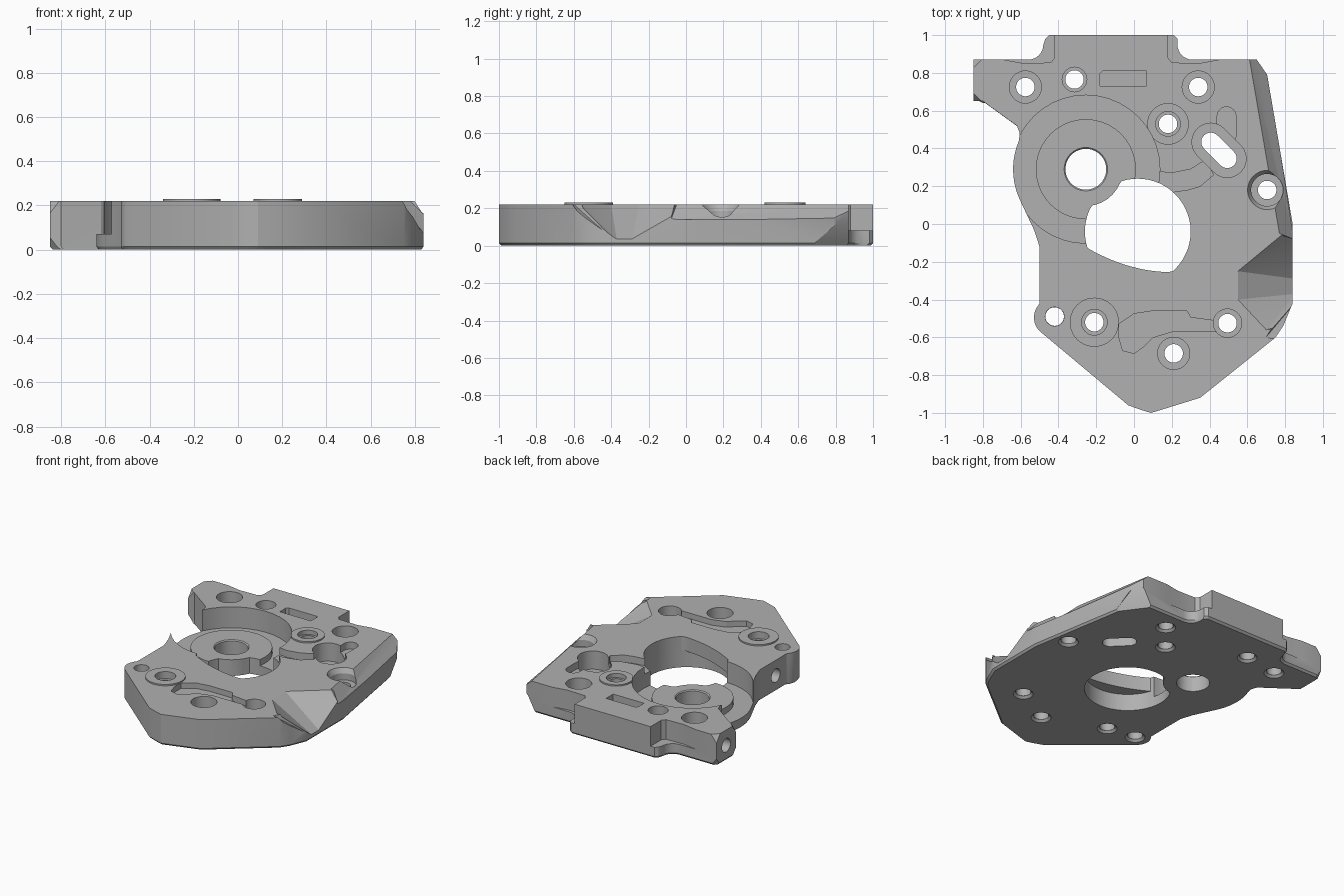
import bpy, bmesh
from math import cos, sin, pi, radians, hypot
from mathutils import Vector, Matrix

cube = bpy.data.objects.get("Cube")
if cube:
    bpy.data.objects.remove(cube, do_unlink=True)

grey = bpy.data.materials.new("machined grey")
grey.use_nodes = True
grey.diffuse_color = (0.44, 0.44, 0.44, 1)
grey.node_tree.nodes["Principled BSDF"].inputs["Base Color"].default_value = (0.44, 0.44, 0.44, 1)

TOP, HIGH = 0.22, 0.4
PILOT = (-0.255, 0.29)


def make(name, bm):
    bmesh.ops.recalc_face_normals(bm, faces=bm.faces)
    me = bpy.data.meshes.new(name)
    bm.to_mesh(me)
    bm.free()
    me.materials.append(grey)
    ob = bpy.data.objects.new(name, me)
    bpy.context.scene.collection.objects.link(ob)
    return ob


def prism(pts, z0, z1, name="cutter", chamfer=0):
    """Extruded outline, optionally with a narrowed bottom edge."""
    bm = bmesh.new()
    levels = [(z0, 1)] + ([(z0 + chamfer, 1)] if chamfer else []) + [(z1, 1)]
    if chamfer:
        levels[0] = (z0, 1 - chamfer)
    rings = [[bm.verts.new((x * s, y * s, z)) for x, y in pts] for z, s in levels]
    for a, b in zip(rings, rings[1:]):
        for i in range(len(pts)):
            j = (i + 1) % len(pts)
            bm.faces.new((a[i], a[j], b[j], b[i]))
    bm.faces.new(rings[0][::-1])
    bm.faces.new(rings[-1])
    return make(name, bm)


def hull(pts):
    bm = bmesh.new()
    for p in pts:
        bm.verts.new(p)
    res = bmesh.ops.convex_hull(bm, input=bm.verts)
    loose = [v for v in bm.verts if not v.link_faces]
    bmesh.ops.delete(bm, geom=loose, context="VERTS")
    return make("cutter", bm)


def cone(x, y, z0, z1, r0, r1=None, along_x=False):
    bm = bmesh.new()
    mid = Matrix.Translation((x, y, (z0 + z1) / 2))
    bmesh.ops.create_cone(bm, cap_ends=True, segments=40, radius1=r0,
                          radius2=r0 if r1 is None else r1, depth=z1 - z0, matrix=mid)
    if along_x:
        c = mid.translation
        bmesh.ops.rotate(bm, verts=bm.verts, cent=c, matrix=Matrix.Rotation(pi / 2, 3, "Y"))
    return make("cutter", bm)


def arc(cx, cy, r, a0, a1, n=12):
    angles = [radians(a0 + (a1 - a0) * i / n) for i in range(n + 1)]
    return [(cx + r * cos(a), cy + r * sin(a)) for a in angles]


def combine(other, op="DIFFERENCE"):
    mod = plate.modifiers.new("shape", "BOOLEAN")
    mod.operation, mod.solver, mod.object = op, "EXACT", other
    bpy.context.view_layer.objects.active = plate
    bpy.ops.object.modifier_apply(modifier=mod.name)
    bpy.data.objects.remove(other, do_unlink=True)


def stadium(x, y, half, r, tilt):
    dx, dy = half * cos(radians(tilt)), half * sin(radians(tilt))
    return (arc(x + dx, y + dy, r, tilt - 90, tilt + 90)
            + arc(x - dx, y - dy, r, tilt + 90, tilt + 270))


# Plate outline, counter-clockwise from the rear tab
outline = [(0.21, 1), (-0.45, 1), (-0.47, 0.98)]
outline += arc(-0.56, 0.95, 0.08, 0, -90, 8)
outline += [(-0.85, 0.87), (-0.85, 0.65), (-0.80, 0.65), (-0.62, 0.52), (-0.605, 0.48)]
outline += arc(*PILOT, 0.385, 157, 205)
outline += [(-0.53, -0.03), (-0.5, -0.12), (-0.5, -0.42)]
outline += arc(-0.43, -0.495, 0.1, 140, 232, 8)
outline += [(-0.03, -0.96), (0.04, -0.985), (0.09, -1), (0.14, -0.985), (0.35, -0.92),
            (0.75, -0.6), (0.79, -0.54), (0.84, -0.42), (0.84, 0),
            (0.705, 0.79), (0.65, 0.87)]
outline += arc(0.31, 0.95, 0.08, -90, -180, 8) + [(0.23, 0.98)]
plate = prism(outline, 0, TOP, "mounting_plate", 0.014)
bpy.context.view_layer.objects.active = plate

# Low pads on the top face
for x, y, r in ((0.18, 0.53, 0.11), (-0.21, -0.52, 0.13)):
    combine(cone(x, y, 0.15, 0.23, r), "UNION")

# Round pocket with its raised pilot ring
combine(cone(*PILOT, 0.07, HIGH, 0.392))
combine(cone(*PILOT, 0.03, 0.115, 0.265), "UNION")
combine(cone(*PILOT, 0.105, 0.125, 0.105, 0.125))
combine(cone(*PILOT, -0.1, HIGH, 0.108))

# Main opening: round below, trimmed by a web above
lower, upper = [], []
for x, y in arc(0.02, -0.04, 0.28, 0, 354, 59):
    d = hypot(x - PILOT[0], y - PILOT[1])
    if d < 0.195:
        x = PILOT[0] + (x - PILOT[0]) * 0.195 / d
        y = PILOT[1] + (y - PILOT[1]) * 0.195 / d
    lower.append((x, y))
    upper.append((x, max(y, -0.255 + 0.64 * (x - 0.2) ** 2)))
combine(prism(upper, -0.1, HIGH))
combine(prism(lower, -0.1, 0.12))

# Rear ledges either side of the tab
ledge = [(-0.30, 1.1), (-0.30, 0.88), (-0.32, 0.855), (-0.46, 0.85), (-0.58, 0.872), (-0.58, 1.1)]
for side in (1, -1):
    combine(prism([(-0.12 + side * x, y) for x, y in ledge], 0.08, HIGH))

# Shallow channels in the top face
combine(prism([(0.10, 0.28), (0.2, 0.27), (0.3, 0.29), (0.38, 0.34), (0.42, 0.26),
               (0.35, 0.2), (0.28, 0.18), (0.21, 0.17), (0.10, 0.17)], 0.17, HIGH))
combine(prism([(-0.08, -0.53), (0, -0.475), (0.1, -0.46), (0.28, -0.46), (0.3, -0.495),
               (0.45, -0.515), (0.45, -0.57), (0.2, -0.57), (0.1, -0.6), (0.05, -0.65),
               (0, -0.685), (-0.06, -0.67), (-0.08, -0.6)], 0.18, HIGH))
combine(prism([(-0.18, 0.73), (0.065, 0.73), (0.065, 0.81), (-0.165, 0.81), (-0.18, 0.795)],
              0.17, HIGH))
combine(prism(stadium(0.49, 0.52, 0.05, 0.05, 90), 0.17, HIGH))

# Angled slot with its wide recess
combine(prism(stadium(0.45, 0.39, 0.062, 0.1, -45), 0.09, HIGH))
combine(prism(stadium(0.45, 0.39, 0.062, 0.05, -45), -0.1, HIGH))

# Bolt holes: x, y, recess radius, recess floor
bolts = [(-0.575, 0.725, 0.085, 0.11), (-0.315, 0.765, 0.065, 0.14), (0.34, 0.725, 0.085, 0.11),
         (0.18, 0.53, 0.065, 0.2), (0.705, 0.18, 0.085, 0.14), (0.495, -0.525, 0.075, 0.13),
         (0.21, -0.685, 0.085, 0.11), (-0.21, -0.52, 0.068, 0.18), (-0.42, -0.49, 0.05, 0.1)]
for x, y, r, floor in bolts:
    combine(cone(x, y, floor, HIGH, r))
    combine(cone(x, y, -0.1, HIGH, 0.049))
    combine(cone(x, y, -0.01, 0.015, 0.075, 0.05))
combine(cone(0.705, 0.18, 0.16, 0.24, 0.07, 0.115))

# Sloped right edge, side scoop and corner facets
combine(hull([(0.61, 0.88, TOP), (0.77, -0.05, TOP), (0.7, 0.88, 0.14), (0.845, -0.08, 0.14),
              (0.61, 0.88, 0.3), (0.77, -0.05, 0.3), (1, 0.88, 0.3), (1, -0.08, 0.3),
              (1, 0.88, 0.14), (1, -0.08, 0.14)]))
combine(hull([(0.55, -0.25, TOP), (0.55, -0.40, TOP), (0.70, -0.56, TOP), (0.78, -0.06, TOP),
              (0.85, -0.37, 0.03), (0.85, -0.29, 0.03), (0.85, -0.08, 0.15), (0.85, -0.52, 0.14),
              (0.55, -0.25, 0.26), (0.55, -0.40, 0.26), (0.70, -0.56, 0.26), (0.78, -0.06, 0.26),
              (0.9, -0.54, 0.26), (0.9, -0.06, 0.26)]))
combine(hull([(0.69, -0.61, 0.23), (0.78, -0.47, 0.23), (0.85, -0.42, 0.06),
              (0.8, -0.62, 0.23), (0.95, -0.5, 0.23), (0.95, -0.5, 0.06)]))
combine(hull([(0.73, 0.66, -0.01), (0.56, 0.89, -0.01), (0.68, 0.86, 0.17),
              (0.85, 0.95, -0.01), (0.8, 0.95, 0.17)]))

# Left arm: clipped corners
for y, inward in ((0.87, -1), (0.65, 1)):
    for z, up in ((0, 1), (TOP, -1)):
        corner = Vector((-0.86, y - inward * 0.01, z - up * 0.01))
        combine(hull([corner, corner + Vector((0.07, 0, 0)),
                      corner + Vector((0, inward * 0.07, 0)), corner + Vector((0, 0, up * 0.09))]))

# Side ports drilled into the left edges
for x, y in ((-0.85, 0.76), (-0.5, -0.3)):
    combine(cone(x, y, 0.01, 0.21, 0.048, along_x=True))

bpy.ops.object.select_all(action="DESELECT")
plate.select_set(True)
bpy.context.view_layer.objects.active = plate
bpy.ops.object.shade_smooth_by_angle(angle=radians(25))
